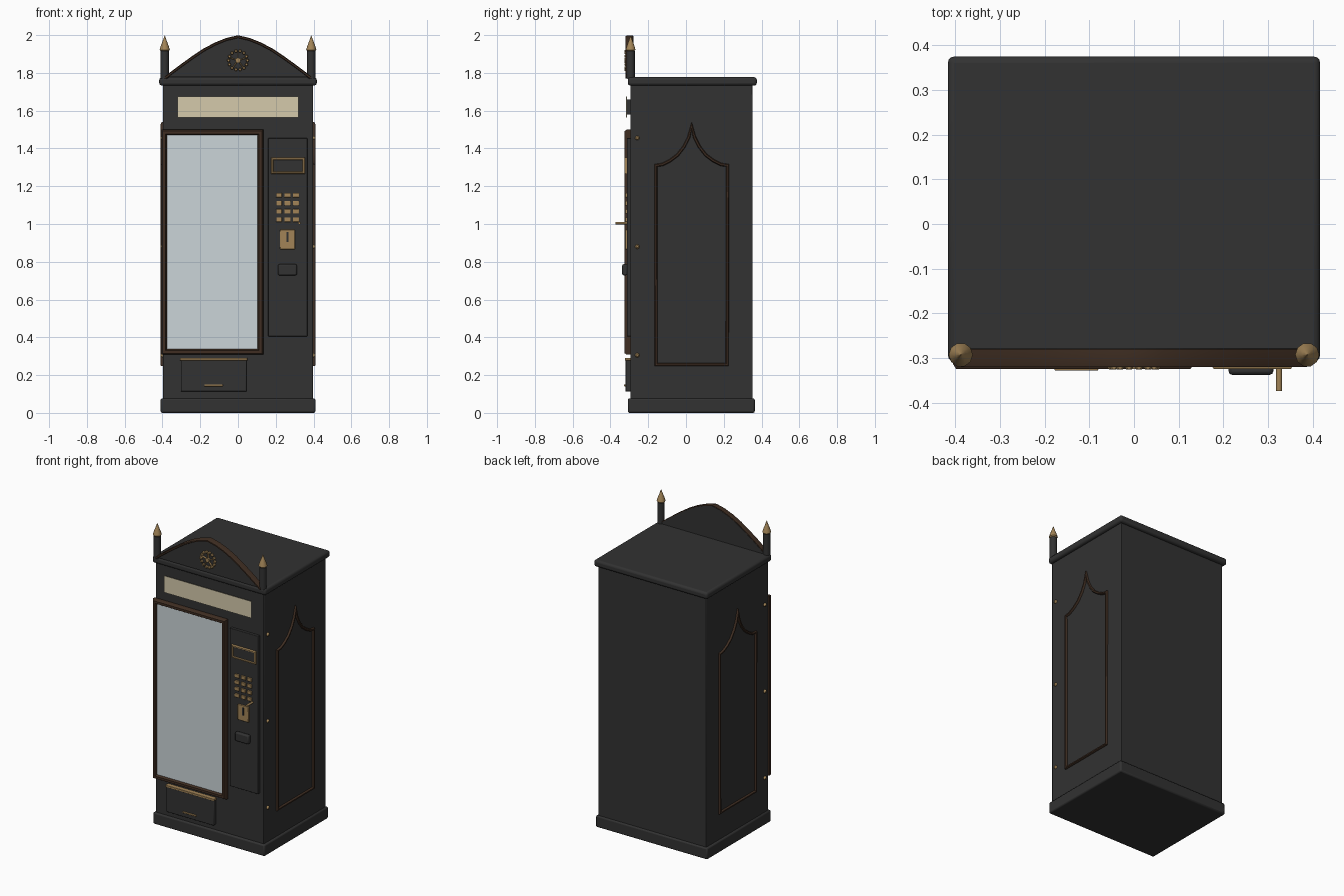
import bpy, bmesh, math
from mathutils import Vector

if "Cube" in bpy.data.objects:
    bpy.data.objects.remove(bpy.data.objects["Cube"])


def material(name, rgb):
    m = bpy.data.materials.new(name)
    m.diffuse_color = (*rgb, 1)
    m.use_nodes = True
    m.node_tree.nodes["Principled BSDF"].inputs["Base Color"].default_value = m.diffuse_color
    return m


BLACK = material("charcoal", (0.032, 0.032, 0.032))
BROWN = material("dark_wood", (0.050, 0.027, 0.016))
BRASS = material("brass", (0.36, 0.23, 0.095))
CREAM = material("cream", (0.66, 0.59, 0.41))
GLASS = material("glass", (0.60, 0.66, 0.69))


def finish(name, bm, mat, bevel=0.0, segs=2):
    bmesh.ops.recalc_face_normals(bm, faces=bm.faces[:])
    me = bpy.data.meshes.new(name)
    bm.to_mesh(me)
    bm.free()
    me.materials.append(mat)
    ob = bpy.data.objects.new(name, me)
    bpy.context.collection.objects.link(ob)
    if bevel:
        b = ob.modifiers.new("bevel", 'BEVEL')
        b.width, b.segments, b.limit_method = bevel, segs, 'ANGLE'
    bpy.ops.object.select_all(action='DESELECT')
    ob.select_set(True)
    bpy.context.view_layer.objects.active = ob
    bpy.ops.object.shade_smooth_by_angle(angle=math.radians(40))
    return ob


def box(name, x, y, z, mat, bevel=0.0, segs=2):
    bm = bmesh.new()
    bmesh.ops.create_cube(bm, size=1)
    for v in bm.verts:
        v.co = [r[0] + (c + 0.5) * (r[1] - r[0]) for c, r in zip(v.co, (x, y, z))]
    return finish(name, bm, mat, bevel, segs)


def lathe(name, profile, loc, mat, sides=12, axis='Z'):
    """Revolve (radius, height) points around an axis."""
    bm = bmesh.new()
    rings = []
    for r, h in profile:
        ring = []
        for i in range(sides):
            a = 2 * math.pi * i / sides
            c, s = r * math.cos(a), r * math.sin(a)
            p = {'Z': (c, s, h), 'Y': (c, h, s), 'X': (h, c, s)}[axis]
            ring.append(bm.verts.new(Vector(p) + Vector(loc)))
        rings.append(ring)
    for a, b in zip(rings, rings[1:]):
        for i in range(sides):
            j = (i + 1) % sides
            bm.faces.new((a[i], a[j], b[j], b[i]))
    bm.faces.new(rings[0])
    bm.faces.new(rings[-1])
    bmesh.ops.remove_doubles(bm, verts=bm.verts[:], dist=1e-5)
    return finish(name, bm, mat)


def front(y):
    return lambda u, v, d: (u, y - d, v)


def side(s, x):
    return lambda u, v, d: (s * (x + d), u, v)


def moulding(name, pts, width, depth, place, mat, closed=True):
    """Mitred strip with a rounded section following a flat path."""
    w = width / 2
    section = [(-w, 0), (-w, depth * .6), (-w * .5, depth),
               (w * .5, depth), (w, depth * .6), (w, 0)]
    P = [Vector(p) for p in pts]
    n = len(P)
    bm = bmesh.new()
    rings = []
    for i, p in enumerate(P):
        a = (p - P[i - 1]).normalized() if closed or i else None
        b = (P[(i + 1) % n] - p).normalized() if closed or i < n - 1 else None
        a, b = a or b, b or a
        t = (a + b).normalized()
        k = 1 / max(t.dot(a), 0.4)
        nor = Vector((-t.y, t.x)) * k
        rings.append([bm.verts.new(place(p.x + nor.x * o, p.y + nor.y * o, d))
                      for o, d in section])
    m = len(section)
    for i in range(n if closed else n - 1):
        a, b = rings[i], rings[(i + 1) % n]
        for j in range(m):
            bm.faces.new((a[j], a[(j + 1) % m], b[(j + 1) % m], b[j]))
    if not closed:
        bm.faces.new(rings[0])
        bm.faces.new(rings[-1])
    return finish(name, bm, mat)


def rect(x0, x1, z0, z1):
    return [(x0, z0), (x1, z0), (x1, z1), (x0, z1)]


# cabinet, plinth, cornice
box("cabinet", (-.397, .397), (-.295, .353), (.01, 1.76), BLACK, .004)
box("plinth", (-.41, .41), (-.308, .364), (0, .077), BLACK, .009)
box("cornice", (-.417, .417), (-.308, .375), (1.733, 1.777), BLACK, .014, 3)

# arched pediment with wooden rim
half = [(.385, 1.778), (.30, 1.842), (.24, 1.885), (.18, 1.925),
        (.12, 1.957), (.06, 1.981), (0, 1.995)]
arch = half + [(-x, z) for x, z in half[-2::-1]]
bm = bmesh.new()
f = bm.faces.new([bm.verts.new((x, -.31, z)) for x, z in arch])
r = bmesh.ops.extrude_face_region(bm, geom=[f])
bmesh.ops.translate(bm, vec=(0, .032, 0),
                    verts=[e for e in r["geom"] if isinstance(e, bmesh.types.BMVert)])
finish("pediment", bm, BLACK)
moulding("pediment_rim", [(x, z - .004) for x, z in arch], .016, .04,
         front(-.28), BROWN, closed=False)

# round emblem: beaded ring with spokes
lathe("emblem_hub", [(.014, -.325), (.014, -.308)], (0, 0, 1.866), BRASS, 10, 'Y')
for i in range(14):
    a = 2 * math.pi * i / 14
    lathe("emblem_bead", [(.006, -.326), (.009, -.321), (.009, -.308)],
          (.050 * math.cos(a), 0, 1.866 + .050 * math.sin(a)), BRASS, 6, 'Y')
for i in range(5):
    a = math.pi / 2 + 2 * math.pi * i / 5
    c, s = math.cos(a), math.sin(a)
    moulding("emblem_spoke", [(.012 * c, 1.866 + .012 * s), (.046 * c, 1.866 + .046 * s)],
             .006, .012, front(-.309), BRASS, closed=False)

# corner posts with spires
for s in (-1, 1):
    lathe("corner_post", [(.022, 1.77), (.022, 1.915)], (s * .388, -.293, 0), BLACK, 16)
    lathe("spire", [(.018, 1.912), (.027, 1.922), (.022, 1.94), (.012, 1.966), (.001, 1.997)],
          (s * .388, -.293, 0), BRASS, 10)

# lit sign
box("sign_panel", (-.32, .32), (-.317, -.313), (1.564, 1.675), CREAM)
box("sign_backing", (-.30, .30), (-.313, -.29), (1.58, 1.66), BLACK)

# display window
box("window_glass", (-.385, .125), (-.312, -.292), (.315, 1.49), GLASS)
moulding("window_frame", rect(-.391, .119, .323, 1.485), .03, .031, front(-.294), BROWN)

# control panel
box("control_panel", (.16, .367), (-.313, -.29), (.405, 1.455), BLACK, .003)
box("display_screen", (.182, .349), (-.319, -.31), (1.272, 1.348), BLACK)
moulding("display_frame", rect(.182, .348, 1.272, 1.346), .013, .013, front(-.312), BRASS)
for zc in (1.153, 1.110, 1.067, 1.023):
    for xc in (.216, .262, .307):
        box("key", (xc - .016, xc + .016), (-.322, -.31), (zc - .012, zc + .012), BRASS, .002)
box("coin_plate", (.222, .302), (-.322, -.31), (.866, .97), BRASS, .003)
box("coin_slot", (.256, .268), (-.325, -.32), (.905, .957), BLACK)
lathe("coin_lever", [(.007, -.374), (.007, -.31)], (.325, 0, 1.005), BRASS, 10, 'Y')
box("coin_return", (.212, .312), (-.338, -.31), (.728, .787), BLACK, .008)

# delivery tray
box("delivery_tray", (-.303, .045), (-.321, -.29), (.113, .282), BLACK, .004)
box("tray_top_trim", (-.308, .050), (-.324, -.29), (.278, .291), BRASS, .002)
box("tray_handle", (-.178, -.08), (-.328, -.318), (.141, .151), BRASS, .002)

# side ogee mouldings and brass studs
ogee = [(.22, 1.31), (.185, 1.315), (.145, 1.335), (.105, 1.365),
        (.07, 1.41), (.045, 1.46), (.03, 1.52)]
outline = ([(-.158, .255), (.218, .255)] + ogee
           + [(.06 - y, z) for y, z in ogee[-2::-1]])
for s in (-1, 1):
    moulding("side_moulding", outline, .016, .015, side(s, .394), BROWN)
    for z in (1.455, .88, .305):
        lathe("side_stud", [(.012, s * .39), (.012, s * .402), (.006, s * .409)],
              (0, -.258, z), BRASS, 10, 'X')
